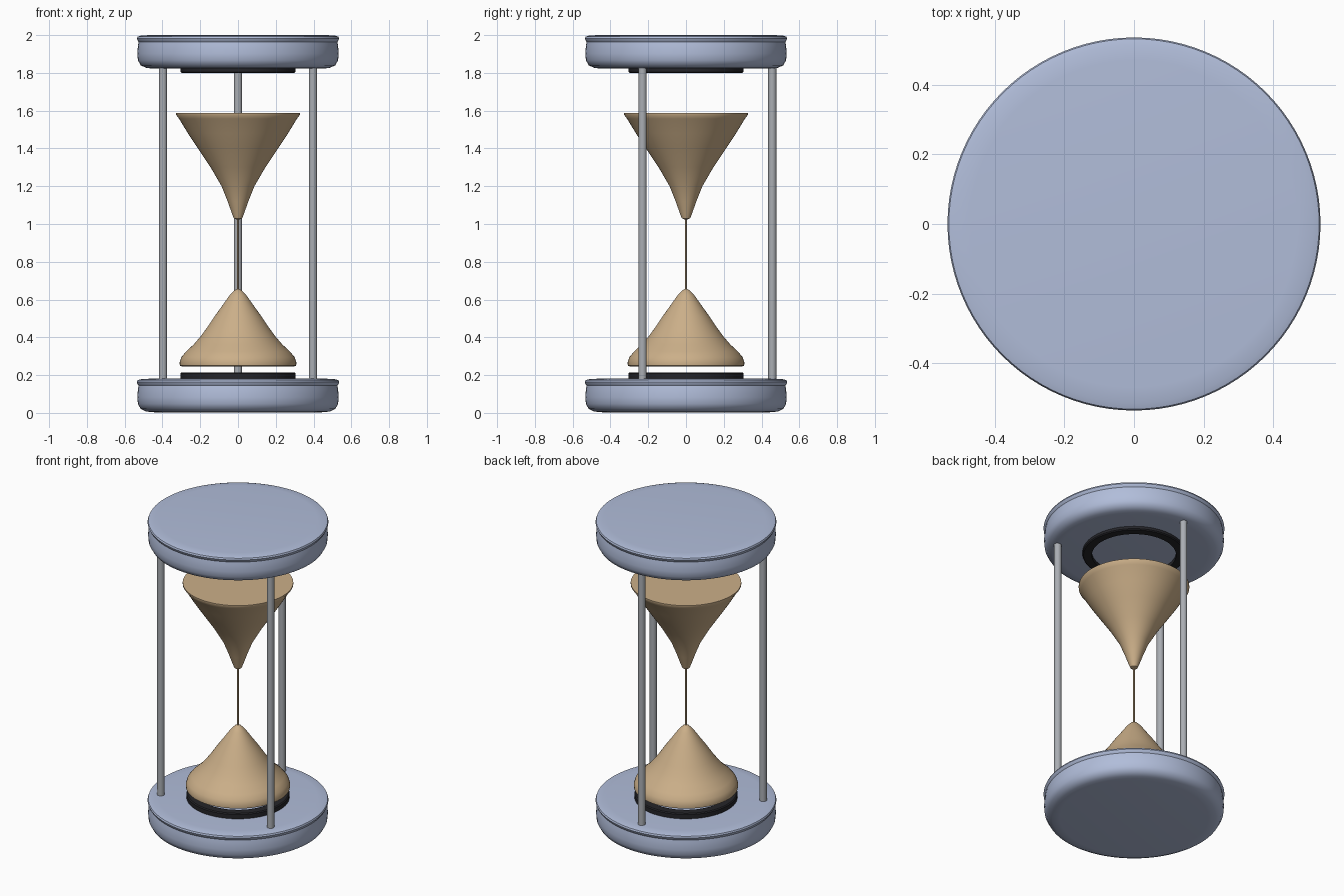
import bpy
import math

old = bpy.data.objects.get("Cube")
if old:
    bpy.data.objects.remove(old, do_unlink=True)


def material(name, rgb, roughness=0.6):
    mat = bpy.data.materials.new(name)
    mat.use_nodes = True
    mat.diffuse_color = (*rgb, 1)
    shader = mat.node_tree.nodes["Principled BSDF"]
    shader.inputs["Base Color"].default_value = (*rgb, 1)
    shader.inputs["Roughness"].default_value = roughness
    return mat


blue = material("pale blue", (0.44, 0.51, 0.70))
sand = material("sand", (0.60, 0.43, 0.25))
grey = material("steel grey", (0.40, 0.42, 0.45), 0.4)
black = material("black rubber", (0.018, 0.018, 0.022))


def smooth(obj, angle=40):
    bpy.ops.object.select_all(action="DESELECT")
    obj.select_set(True)
    bpy.context.view_layer.objects.active = obj
    bpy.ops.object.shade_smooth_by_angle(angle=math.radians(angle))


def lathe(name, profile, mat, z=0, sides=64, loop=False):
    """Spin (radius, height) points, listed bottom to top, around z."""
    n = len(profile)
    verts = [(r * math.cos(a), r * math.sin(a), h) for r, h in profile
             for a in (2 * math.pi * i / sides for i in range(sides))]
    faces = []
    for j in range(n if loop else n - 1):
        k = (j + 1) % n
        for i in range(sides):
            m = (i + 1) % sides
            faces.append((j * sides + i, j * sides + m, k * sides + m, k * sides + i))
    if not loop:
        faces.append(tuple(reversed(range(sides))))
        faces.append(tuple(range((n - 1) * sides, n * sides)))
    mesh = bpy.data.meshes.new(name)
    mesh.from_pydata(verts, [], faces)
    mesh.materials.append(mat)
    obj = bpy.data.objects.new(name, mesh)
    obj.location.z = z
    bpy.context.collection.objects.link(obj)
    smooth(obj)
    return obj


def rod(name, x, y, low, high, radius, mat, sides):
    bpy.ops.mesh.primitive_cylinder_add(vertices=sides, radius=radius, depth=high - low,
                                        location=(x, y, (low + high) / 2))
    obj = bpy.context.object
    obj.name = name
    obj.data.materials.append(mat)
    smooth(obj)


# End plates: rounded discs with a shallow groove below the top lip
plate = [(0.44, 0), (0.485, 0.004), (0.515, 0.018), (0.53, 0.045), (0.533, 0.08),
         (0.53, 0.12), (0.526, 0.142), (0.532, 0.15), (0.536, 0.16),
         (0.532, 0.17), (0.515, 0.175), (0.47, 0.178)]
lathe("bottom_plate", plate, blue, 0.003, 96)
lathe("top_plate", plate, blue, 1.822, 96)

# Dark gasket rings on the inner faces of the plates
ring = [(0.25, 0), (0.299, 0), (0.305, 0.006), (0.305, 0.034), (0.299, 0.04), (0.25, 0.04)]
lathe("bottom_ring", ring, black, 0.175, loop=True)
lathe("top_ring", ring, black, 1.8, loop=True)

# Sand: upper funnel, lower heap and the falling stream
lathe("upper_sand", [(0.008, 1.024), (0.022, 1.03), (0.03, 1.05), (0.055, 1.12),
                     (0.087, 1.2), (0.145, 1.3), (0.212, 1.4), (0.265, 1.48),
                     (0.312, 1.557), (0.328, 1.578), (0.328, 1.587)], sand)
lathe("lower_sand", [(0.295, 0.246), (0.308, 0.25), (0.309, 0.268), (0.3, 0.295),
                     (0.275, 0.325), (0.235, 0.362), (0.198, 0.405), (0.165, 0.45),
                     (0.125, 0.51), (0.085, 0.565), (0.045, 0.622),
                     (0.02, 0.648), (0.006, 0.655)], sand)
rod("sand_stream", 0, 0, 0.64, 1.03, 0.005, sand, 12)

# Three support rods
for name, x, y in (("right_rod", -0.397, -0.23), ("left_rod", 0.397, -0.23),
                   ("back_rod", 0, 0.457)):
    rod(name, x, y, 0.16, 1.84, 0.022, grey, 24)
